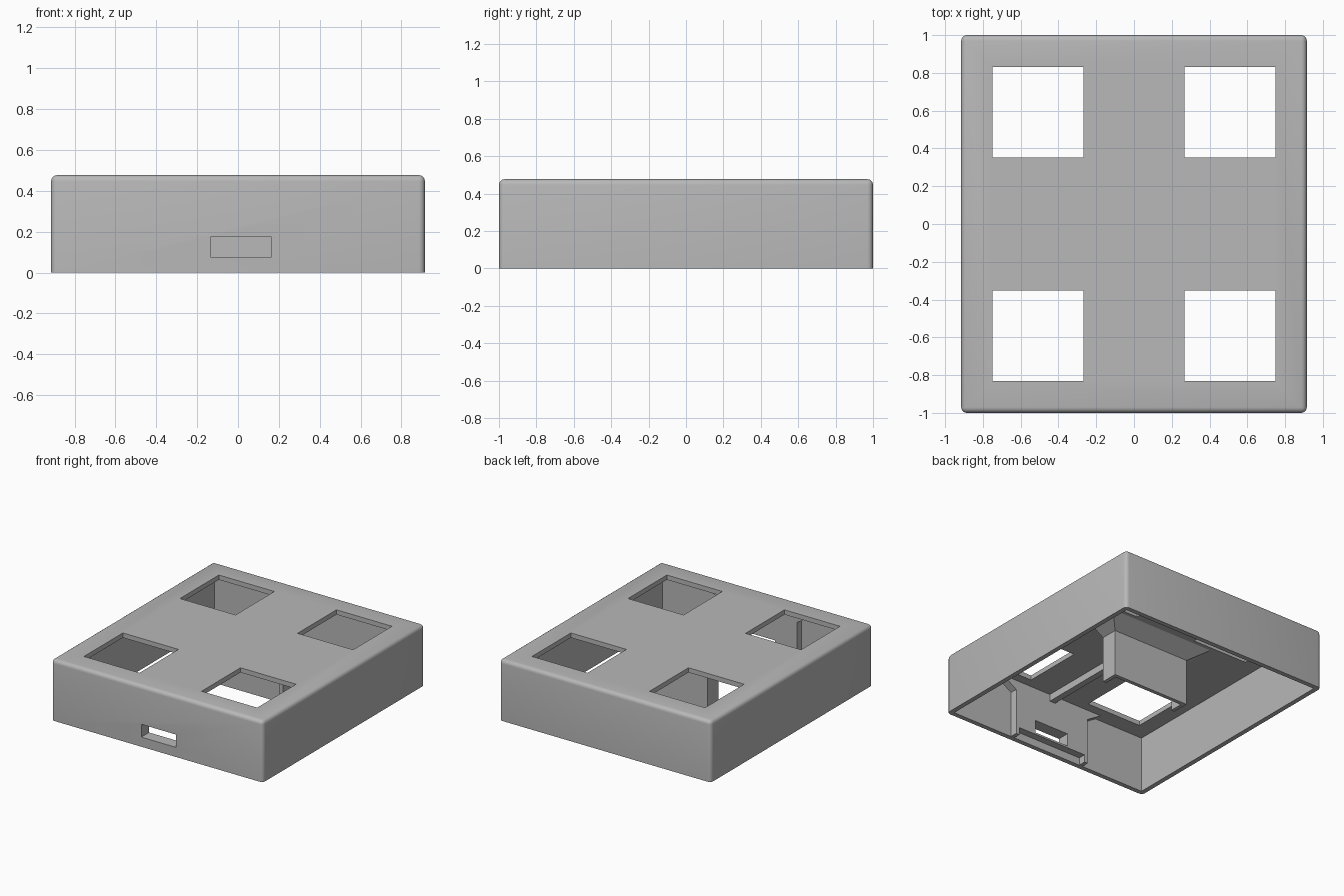
import bpy, bmesh

cube = bpy.data.objects.get("Cube")
if cube:
    bpy.data.objects.remove(cube, do_unlink=True)

grey = bpy.data.materials.new("plain_grey")
grey.use_nodes = True
COLOUR = (0.48, 0.48, 0.48, 1)
grey.diffuse_color = COLOUR
for node in grey.node_tree.nodes:
    if node.type == "BSDF_PRINCIPLED":
        node.inputs["Base Color"].default_value = COLOUR

W, L, H = 0.915, 1.0, 0.477     # half width, half length, height
WALL, CEIL = 0.037, 0.44        # wall thickness, underside of the top
HOLDER = (-0.325, 0.345)        # x span shared by both board holders


def add_object(name, bm):
    bmesh.ops.recalc_face_normals(bm, faces=bm.faces)
    mesh = bpy.data.meshes.new(name)
    bm.to_mesh(mesh)
    bm.free()
    mesh.materials.append(grey)
    obj = bpy.data.objects.new(name, mesh)
    bpy.context.collection.objects.link(obj)
    return obj


def block(name, xs, ys, zs, top_xs=None, top_ys=None):
    """Box, or a flared box when the top has its own spans."""
    bm = bmesh.new()
    bmesh.ops.create_cube(bm, size=1)
    for v in bm.verts:
        top = v.co.z > 0
        sx = (top_xs or xs) if top else xs
        sy = (top_ys or ys) if top else ys
        v.co = (sx[v.co.x > 0], sy[v.co.y > 0], zs[top])
    return add_object(name, bm)


def cut(target, cutter):
    mod = target.modifiers.new("cut", "BOOLEAN")
    mod.operation = "DIFFERENCE"
    mod.solver = "EXACT"
    mod.object = cutter
    bpy.context.view_layer.objects.active = target
    bpy.ops.object.modifier_apply(modifier=mod.name)
    bpy.data.objects.remove(cutter, do_unlink=True)


# Case: box rounded on every edge except the open bottom rim
shell = block("case_shell", (-W, W), (-L, L), (0, H))
bm = bmesh.new()
bm.from_mesh(shell.data)
edges = [e for e in bm.edges if any(v.co.z > 0.1 for v in e.verts)]
bmesh.ops.bevel(bm, geom=edges, offset=0.03, segments=4, profile=0.5, affect="EDGES")
bm.to_mesh(shell.data)
bm.free()

# Hollow inside
cut(shell, block("cavity", (WALL - W, W - WALL), (WALL - L, L - WALL), (-0.1, CEIL)))

# Four square openings in the top
for sx in (-1, 1):
    for sy in (-1, 1):
        x, y, h = sx * 0.508, sy * 0.592, 0.24
        cut(shell, block("opening", (x - h, x + h), (y - h, y + h), (0.3, 0.6)))

# Thickened front holder with a notch along its lower edge
FRONT, INNER = -L + WALL - 0.01, -0.905
holder = block("front_holder", HOLDER, (FRONT, INNER), (0.001, CEIL + 0.01))
cut(holder, block("notch", (HOLDER[0] + 0.03, HOLDER[1] - 0.03),
                  (FRONT - 0.1, INNER + 0.1), (-0.1, 0.06)))

# Connector slot through wall and holder
for part in (shell, holder):
    cut(part, block("slot", (-0.135, 0.165), (-1.1, -0.8), (0.075, 0.175)))

# Flared shoulders where the front holder meets the top
FLARE = 0.365
for name, x, out in (("right", HOLDER[0], -0.13), ("left", HOLDER[1], 0.13)):
    foot = sorted((x, x - out * 0.1))
    head = sorted((x + out, x - out * 0.1))
    block("front_shoulder_" + name, foot, (FRONT, INNER), (FLARE, CEIL + 0.005), head)

# Inner holder: a plate with short returns at both ends
BACK, RETURN, T = 0.2, 0.065, 0.03
block("inner_plate", HOLDER, (BACK - T, BACK), (0.001, CEIL + 0.01))
for name, x, inward in (("right", HOLDER[0], T), ("left", HOLDER[1], -T)):
    block("inner_return_" + name, sorted((x, x + inward)), (RETURN, BACK - 0.01),
          (0.001, CEIL + 0.01))
block("inner_holder_flare", HOLDER, (RETURN, BACK), (FLARE, CEIL + 0.005),
      (HOLDER[0] - 0.13, HOLDER[1] + 0.13), (RETURN, BACK + 0.13))

# Stiffening rib under the top between the two holders
block("ceiling_rib", (-0.02, 0.03), (INNER - 0.01, BACK - T), (0.385, CEIL + 0.01))

# Smooth the rounded edges only
bpy.ops.object.select_all(action="DESELECT")
shell.select_set(True)
bpy.context.view_layer.objects.active = shell
bpy.ops.object.shade_smooth_by_angle(angle=0.6)
